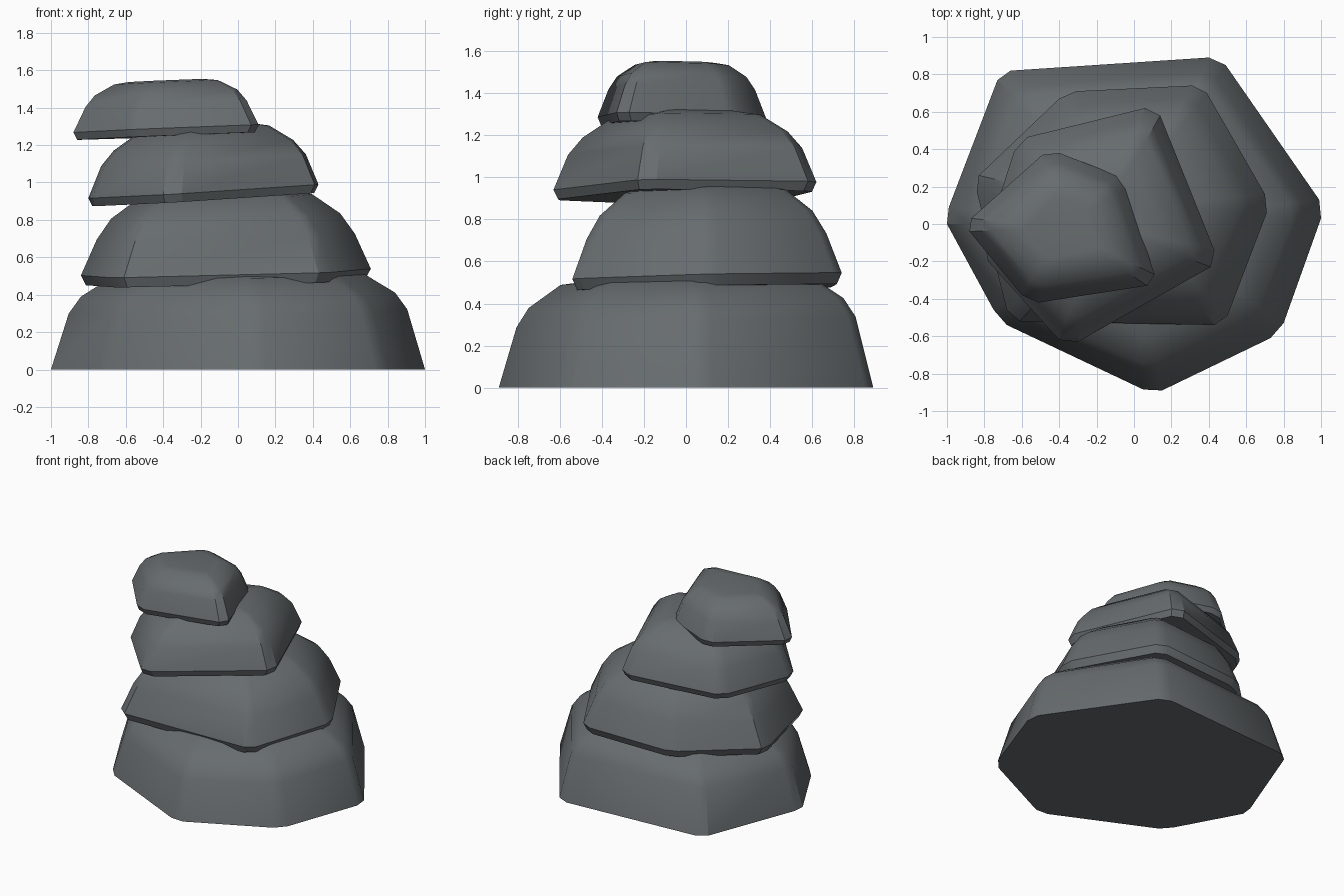
import bpy, bmesh, math

# One slate colour for every stone
slate = bpy.data.materials.new("slate grey")
slate.diffuse_color = (0.135, 0.15, 0.156, 1)


def stone(name, outline, centre, tilt, rings):
    """Loft a polygon outline through (scale, height) rings, tilted along x and y."""
    cx, cy = centre
    bm = bmesh.new()
    loops = []
    for s, z in rings:
        loop = []
        for x, y in outline:
            dx, dy = (x - cx) * s, (y - cy) * s
            h = 0 if z == 0 else z + dx * tilt[0] + dy * tilt[1]
            loop.append(bm.verts.new((cx + dx, cy + dy, h)))
        loops.append(loop)
    n = len(outline)
    for a, b in zip(loops, loops[1:]):
        for i in range(n):
            j = (i + 1) % n
            bm.faces.new((a[i], a[j], b[j], b[i]))
    bm.faces.new(loops[0][::-1])
    bm.faces.new(loops[-1])
    bmesh.ops.recalc_face_normals(bm, faces=bm.faces)
    me = bpy.data.meshes.new(name)
    bm.to_mesh(me)
    bm.free()
    me.materials.append(slate)
    ob = bpy.data.objects.new(name, me)
    bpy.context.collection.objects.link(ob)
    bpy.ops.object.select_all(action='DESELECT')
    ob.select_set(True)
    bpy.context.view_layer.objects.active = ob
    bpy.ops.object.shade_smooth_by_angle(angle=math.radians(32))


# Base stone, flat on the ground
stone("base_stone",
      [(0.40, 0.89), (-0.66, 0.82), (-0.73, 0.77), (-0.99, 0.09), (-1.0, 0.0),
       (-0.75, -0.46), (-0.68, -0.54), (0.05, -0.885), (0.15, -0.89),
       (0.73, -0.61), (0.80, -0.53), (1.0, 0.03), (0.99, 0.13), (0.49, 0.85)],
      (0, 0), (0.012, 0.03),
      [(1, 0), (0.905, 0.31), (0.84, 0.40), (0.67, 0.505), (0.4, 0.53)])

# Second stone
stone("lower_stone",
      [(0.31, 0.74), (-0.31, 0.71), (-0.40, 0.67), (-0.83, 0.26), (-0.84, 0.17),
       (-0.68, -0.46), (-0.61, -0.52), (0.43, -0.54), (0.50, -0.49),
       (0.71, 0.06), (0.70, 0.16), (0.39, 0.70)],
      (-0.07, 0.08), (0.025, 0.025),
      [(0.965, 0.467), (1, 0.52), (0.89, 0.71), (0.79, 0.82), (0.60, 0.925), (0.38, 0.97)])

# Third stone
stone("upper_stone",
      [(0.06, 0.62), (-0.57, 0.465), (-0.64, 0.39), (-0.80, -0.10), (-0.78, -0.20),
       (-0.40, -0.62), (-0.30, -0.63), (0.41, -0.23), (0.43, -0.14), (0.14, 0.58)],
      (-0.185, 0), (0.06, 0.012),
      [(0.965, 0.91), (1, 0.955), (0.89, 1.12), (0.78, 1.20), (0.57, 1.285), (0.35, 1.31)])

# Cap stone
stone("cap_stone",
      [(-0.40, 0.38), (-0.49, 0.37), (-0.87, 0.03), (-0.88, -0.04), (-0.60, -0.38),
       (-0.51, -0.42), (0.07, -0.33), (0.11, -0.27), (-0.04, 0.19), (-0.09, 0.26)],
      (-0.385, -0.02), (0.04, -0.01),
      [(0.96, 1.247), (1, 1.287), (0.87, 1.42), (0.77, 1.48), (0.56, 1.535), (0.40, 1.545)])
